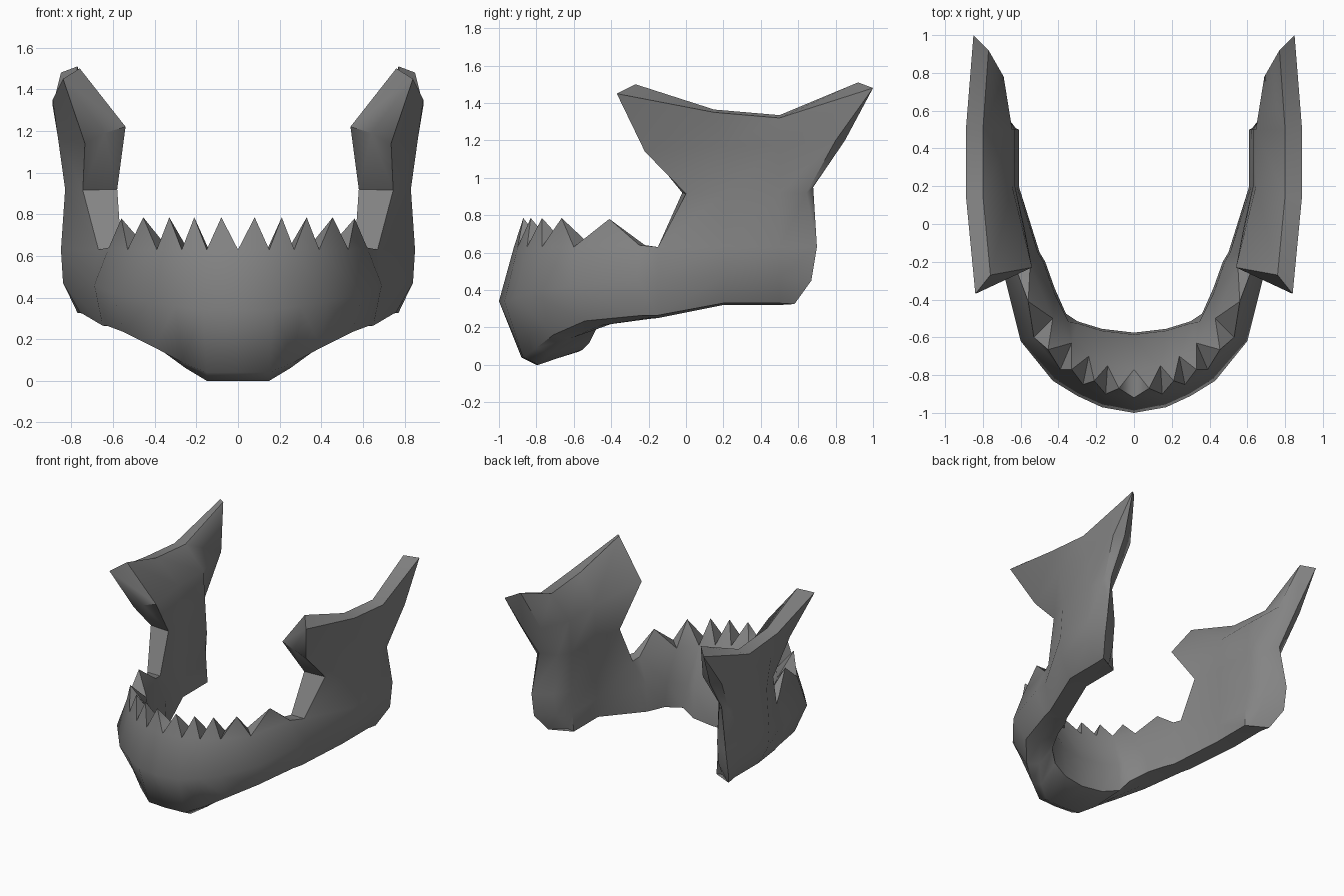
import bpy, bmesh, math

cube = bpy.data.objects.get("Cube")
if cube:
    bpy.data.objects.remove(cube, do_unlink=True)

bone = bpy.data.materials.new("bone_grey")
bone.use_nodes = True
colour = (0.23, 0.23, 0.23, 1)
bone.diffuse_color = colour
bone.node_tree.nodes["Principled BSDF"].inputs["Base Color"].default_value = colour


def loft(bm, rings, is_open):
    """Skin closed rings, leaving out the quads picked by is_open(ring, side)."""
    verts = [[bm.verts.new(p) for p in ring] for ring in rings]
    count = len(rings[0])
    for i, (a, b) in enumerate(zip(verts, verts[1:])):
        for j in range(count):
            if not is_open(i, j):
                k = (j + 1) % count
                bm.faces.new((a[j], a[k], b[k], b[j]))
    return verts


def rear_middle(p):
    """Repeat a middle point further back on the branch."""
    return (p[0], .5, p[2] - (.03 if p[2] > 1.3 else 0))


# Upright branch: levels from the base to the two horns.
# Each runs front outer, middle outer, back outer, back inner, middle inner, front inner.
branch_levels = [
    [(.65, -.15, .265), (.76, .2, .33), (.77, .58, .325),
     (.66, .5, .33), (.61, .2, .32), (.5, -.15, .25)],
    [(.7, -.15, .46), (.84, .2, .47), (.83, .67, .45),
     (.69, .59, .46), (.62, .2, .46), (.51, -.15, .46)],
    [(.67, -.15, .63), (.85, .2, .63), (.83, .7, .63),
     (.7, .62, .63), (.63, .2, .63), (.56, -.15, .63)],
    [(.745, 0, .915), (.83, .2, .92), (.82, .645, .92),
     (.69, .58, .92), (.63, .2, .92), (.58, -.02, .92)],
    [(.64, -.24, 1.19), (.865, .2, 1.17), (.865, .8, 1.2),
     (.69, .78, 1.2), (.645, .2, 1.17), (.54, -.23, 1.22)],
    [(.84, -.37, 1.45), (.89, .15, 1.35), (.85, 1, 1.48),
     (.77, .92, 1.51), (.8, .15, 1.365), (.76, -.27, 1.5)],
]
# Extra ridges that thicken the front and back edges at some levels
front_ridge = {4: (.735, -.22, 1.14)}
back_ridge = {3: (.78, .68, .95), 4: (.8, .85, 1.2)}

# Jaw body: cross-sections from the chin back to the upright branch.
# Each runs outer top, outer middle, outer low, base, inner low, inner lip, inner top.
body_sections = [
    [(0, -.92, .63), (0, -1, .34), (0, -.88, .04), (0, -.8, 0),
     (0, -.575, .07), (0, -.585, .31), (0, -.77, .63)],
    [(.15, -.9, .63), (.17, -.97, .34), (.15, -.87, .04), (.15, -.79, 0),
     (.17, -.555, .08), (.17, -.565, .31), (.14, -.75, .63)],
    [(.27, -.85, .63), (.3, -.91, .36), (.27, -.8, .09), (.25, -.73, .06),
     (.3, -.515, .12), (.3, -.525, .33), (.24, -.7, .63)],
    [(.39, -.77, .63), (.43, -.83, .38), (.4, -.71, .16), (.36, -.62, .14),
     (.36, -.475, .2), (.345, -.52, .37), (.33, -.63, .63)],
    [(.53, -.6, .63), (.6, -.62, .42), (.55, -.54, .235), (.48, -.46, .21),
     (.42, -.34, .24), (.42, -.37, .42), (.43, -.5, .63)],
    [(.62, -.25, .64), (.69, -.26, .46), (.63, -.23, .265), (.56, -.2, .25),
     (.47, -.2, .245), (.48, -.2, .45), (.55, -.22, .64)],
]
# The last section is the lower front edge of the branch
outer = [level[0] for level in branch_levels[:3]]
inner = [level[-1] for level in branch_levels[:3]]
body_sections.append(outer[::-1] + inner[:1] + inner)

tooth_tips = [(.08, -.87, .785), (.21, -.83, .785), (.33, -.77, .785),
              (.455, -.665, .785), (.56, -.41, .78)]

bm = bmesh.new()
body = loft(bm, body_sections, lambda i, j: j == 6)

# Pointed teeth close the top of the body
for tip, a, b in zip(tooth_tips, body, body[1:]):
    peak = bm.verts.new(tip)
    base = (a[0], b[0], b[-1], a[-1])
    for j in range(4):
        bm.faces.new((base[j], base[(j + 1) % 4], peak))
bm.faces.new((body[-2][0], body[-1][0], body[-1][-1], body[-2][-1]))

# The branch is open at the lower front, where the body joins it
rings = []
for i, (fo, mo, bo, bi, mi, fi) in enumerate(branch_levels):
    rings.append([fo, front_ridge.get(i, fo), mo, rear_middle(mo), bo,
                  back_ridge.get(i, bo), bi, rear_middle(mi), mi, fi])
branch = loft(bm, rings, lambda i, j: j == 9 and i < 2)

# Narrow strips close the base and the saddle between the horns
for ring in (branch[0], branch[-1]):
    for strip in ((0, 1, 2, 8, 9), (2, 3, 7, 8), (3, 4, 5, 6, 7)):
        bm.faces.new([ring[j] for j in strip])

# Weld body and branch into one surface
bmesh.ops.remove_doubles(bm, verts=bm.verts, dist=.001)
bmesh.ops.recalc_face_normals(bm, faces=bm.faces)
mesh = bpy.data.meshes.new("lower_jaw")
bm.to_mesh(mesh)
bm.free()
mesh.materials.append(bone)
jaw = bpy.data.objects.new("lower_jaw", mesh)
bpy.context.collection.objects.link(jaw)
bpy.ops.object.select_all(action="DESELECT")
jaw.select_set(True)
bpy.context.view_layer.objects.active = jaw
bpy.ops.object.shade_smooth_by_angle(angle=math.radians(45))

# Mirror the left half to the right
mirror = jaw.modifiers.new("Mirror", "MIRROR")
mirror.use_clip = True
mirror.merge_threshold = 0.002
